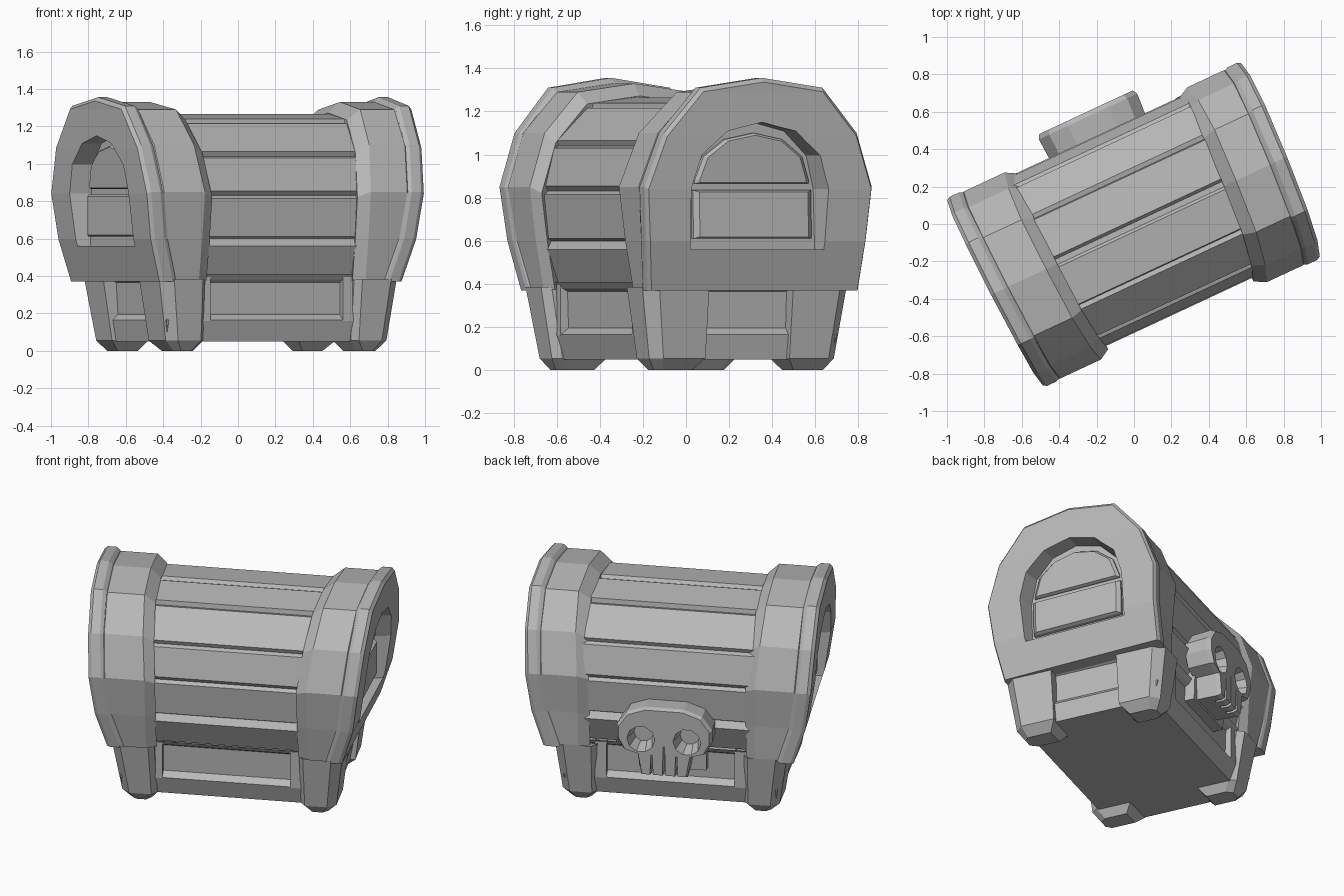
import bpy, bmesh, math

if "Cube" in bpy.data.objects:
    bpy.data.objects.remove(bpy.data.objects["Cube"])

TURN = math.radians(25)          # whole chest is turned on the ground
grey = bpy.data.materials.new("stone grey")
grey.diffuse_color = (0.48, 0.48, 0.48, 1)
grey.use_nodes = True
grey.node_tree.nodes["Principled BSDF"].inputs["Base Color"].default_value = grey.diffuse_color


def make(name, rings, strips=False, caps=(True, True)):
    """Loft equal-length rings; caps are single faces or mirrored strips."""
    bm = bmesh.new()
    vs = [[bm.verts.new(p) for p in r] for r in rings]
    n = len(rings[0])
    for a, b in zip(vs, vs[1:]):
        for i in range(n):
            j = (i + 1) % n
            bm.faces.new((a[i], a[j], b[j], b[i]))
    for cap, wanted in ((vs[0], caps[0]), (vs[-1], caps[1])):
        if not wanted:
            continue
        if strips:
            for i in range(n // 2):
                k = [cap[i], cap[i + 1], cap[n - 2 - i], cap[n - 1 - i]]
                bm.faces.new(list(dict.fromkeys(k)))
        else:
            bm.faces.new(cap)
    bmesh.ops.recalc_face_normals(bm, faces=bm.faces)
    me = bpy.data.meshes.new(name)
    bm.to_mesh(me)
    bm.free()
    me.materials.append(grey)
    ob = bpy.data.objects.new(name, me)
    ob.rotation_euler.z = TURN
    bpy.context.collection.objects.link(ob)
    return ob


def rect(x0, x1, y0, y1, z):
    return [(x0, y0, z), (x1, y0, z), (x1, y1, z), (x0, y1, z)]


def cut(ob, cutter):
    """Cut once, keep the result as plain mesh and drop the cutter."""
    m = ob.modifiers.new("cut", 'BOOLEAN')
    m.operation, m.solver, m.object = 'DIFFERENCE', 'EXACT', cutter
    bpy.context.view_layer.update()
    deps = bpy.context.evaluated_depsgraph_get()
    me = bpy.data.meshes.new_from_object(ob.evaluated_get(deps))
    ob.modifiers.clear()
    ob.data = me
    bpy.data.objects.remove(cutter)


def open_side(ob, axis, value):
    """Remove the hidden cap lying on a plane inside the chest."""
    bm = bmesh.new()
    bm.from_mesh(ob.data)
    hidden = [f for f in bm.faces if all(abs(abs(v.co[axis]) - value) < 1e-4 for v in f.verts)]
    bmesh.ops.delete(bm, geom=hidden, context='FACES')
    bm.to_mesh(ob.data)
    bm.free()


def flare(ob, s):
    """Lid ends lean outward toward the top and splay toward the back."""
    for v in ob.data.vertices:
        x, y, z = v.co
        t = max(0, (z - .85) / .5)
        v.co.x += (.01 + .05 * y + .055 * t) if s > 0 else (.016 - .04 * y - .04 * t)
        v.co.y -= .02 * min(1, max(0, (z - .37) / .3))


def mirror(half):
    """Half profile from the bottom to the top centre, mirrored across."""
    return half + [(-v, z) for v, z in half[-2::-1]]


# Base with sill, recessed sides and rim
base = [(.63, .43, .05), (.65, .465, .165), (.62, .425, .195),
        (.63, .43, .365), (.66, .455, .38), (.68, .475, .41)]
make("base", [rect(.012 - x, .012 + x, -y, y, z) for x, y, z in base], caps=(True, False))
for s in (-1, 1):
    for t in (-1, 1):
        a, b = sorted((.012 + t * .39, .012 + t * .46))
        c, d = sorted((s * .40, s * .465))
        make("panel_stile", [rect(a, b, c, d, .16), rect(a, b, c, d, .40)], caps=(False, False))


# Corner legs with chamfered edges
def foot(z, x0, x1, y0, y1, c, sx, sy, dx):
    pts = [(x0, y0), (x1, y0), (x1, y1 - c), (x1 - c, y1), (x0 + .03, y1), (x0, y1 - .04)]
    return [(sx * x + dx, sy * y, z) for x, y in pts]


for sx in (-1, 1):
    for sy in (-1, 1):
        e = .015 if sy > 0 else .03
        dx = .01 if sx > 0 else (.022 if sy > 0 else .038)
        make("corner_leg", [foot(0, .49, .61, .26, .41 + e, .03, sx, sy, dx),
                            foot(.055, .45, .665, .215, .45 + e, .05, sx, sy, dx),
                            foot(.385, .45, .71, .215, .50 + e, .06, sx, sy, dx * .7)],
             caps=(True, False))

# Barrel lid: plank profile with grooves
plank = [(.44, .40), (.51, .56), (.48, .60), (.50, .61), (.52, .815), (.495, .83),
         (.515, .855), (.468, 1.03), (.44, 1.04), (.45, 1.065), (.285, 1.215),
         (.26, 1.21), (.255, 1.24), (.03, 1.265), (.015, 1.245), (0, 1.245)]
make("lid_planks", [[(u, v - .008, z) for v, z in mirror(plank)] for u in (-.53, .54)],
     caps=(False, False))

# Lid ends: thick band and outer plate with an arched window
band = [(.51, .375), (.535, .6), (.562, .85), (.475, 1.1), (.295, 1.29), (0, 1.33)]
plate = [(.525, .37), (.548, .6), (.568, .85), (.482, 1.1), (.305, 1.31), (0, 1.356)]
face_u = [.74, .81, .845, .84, .83, .83]
face_u = face_u + face_u[-2::-1]


def section(half, side, scale, u=None, back=0):
    return [(side * (u if u else f - back), v * scale, .37 + (z - .37) * scale)
            for (v, z), f in zip(mirror(half), face_u)]


def arch(w, z0, z1, top):
    """Window outline: straight sides, then a faceted round head."""
    return [(w, z0), (w, z1)] + [
        (w * math.cos(a), z1 + (top - z1) * math.sin(a))
        for a in [math.pi * k / 6 for k in range(1, 6)]] + [(-w, z1), (-w, z0)]


for s in (-1, 1):
    inner, shoulder = (.465, .53) if s > 0 else (.445, .505)
    p = make("lid_end", [section(band, s, .86, .475), section(band, s, .94, inner),
                         section(band, s, 1, shoulder), section(band, s, 1, None, .10),
                         section(plate, s, .985, None, .095), section(plate, s, 1, None, .075),
                         section(plate, s, 1, None, .02), section(plate, s, .98)], True)
    cut(p, make("window_cutter", [[(s * u, v * k, z) for v, z in arch(.335, .56, .84, 1.15)]
                                  for u, k in ((.73, .95), (.9, 1.06))]))
    open_side(p, 0, .475)
    flare(p, s)
    # Window lower panel and arched upper panel
    lower = [(.295, .61), (.295, .835), (-.295, .835), (-.295, .61)]
    flare(make("window_lower_panel", [[(s * u, v * k, .72 + (z - .72) * k) for v, z in lower]
                                      for u, k in ((.73, 1), (.755, 1), (.775, .92))],
               caps=(False, True)), s)
    upper = arch(.285, .865, .88, 1.10)
    flare(make("window_upper_panel", [[(s * u, v * k, .95 + (z - .95) * k) for v, z in upper]
                                      for u, k in ((.73, 1), (.75, 1), (.765, .93))],
               caps=(False, True)), s)

# Skull clasp on the back
half = [(.14, .28), (.165, .42), (.25, .445), (.29, .52), (.29, .60), (.23, .685), (.12, .725)]
outline = half + [(-x, z) for x, z in half[::-1]]
CX = .02
skull = make("skull_clasp", [[(CX + x * k, y, .50 + (z - .50) * k) for x, z in outline]
                             for y, k in ((.48, .97), (.625, 1), (.65, .95))])
for s in (-1, 1):
    cut(skull, make("eye_cutter", [[(CX + s * .14 + r * math.cos(a), y, .52 + r * math.sin(a))
                                    for a in [math.tau * k / 10 for k in range(10)]]
                                   for y, r in ((.545, .06), (.67, .09))]))
for x in (-.075, 0, .075):
    top = .42 if x else .48
    cut(skull, make("tooth_cutter", [rect(CX + x - .012, CX + x + .012, .58, .7, .22),
                                     rect(CX + x - .004, CX + x + .004, .58, .7, top)]))
open_side(skull, 1, .48)
make("clasp_mount", [rect(-.21, .20, .42, .49, .27), rect(-.21, .20, .42, .50, .58)])
